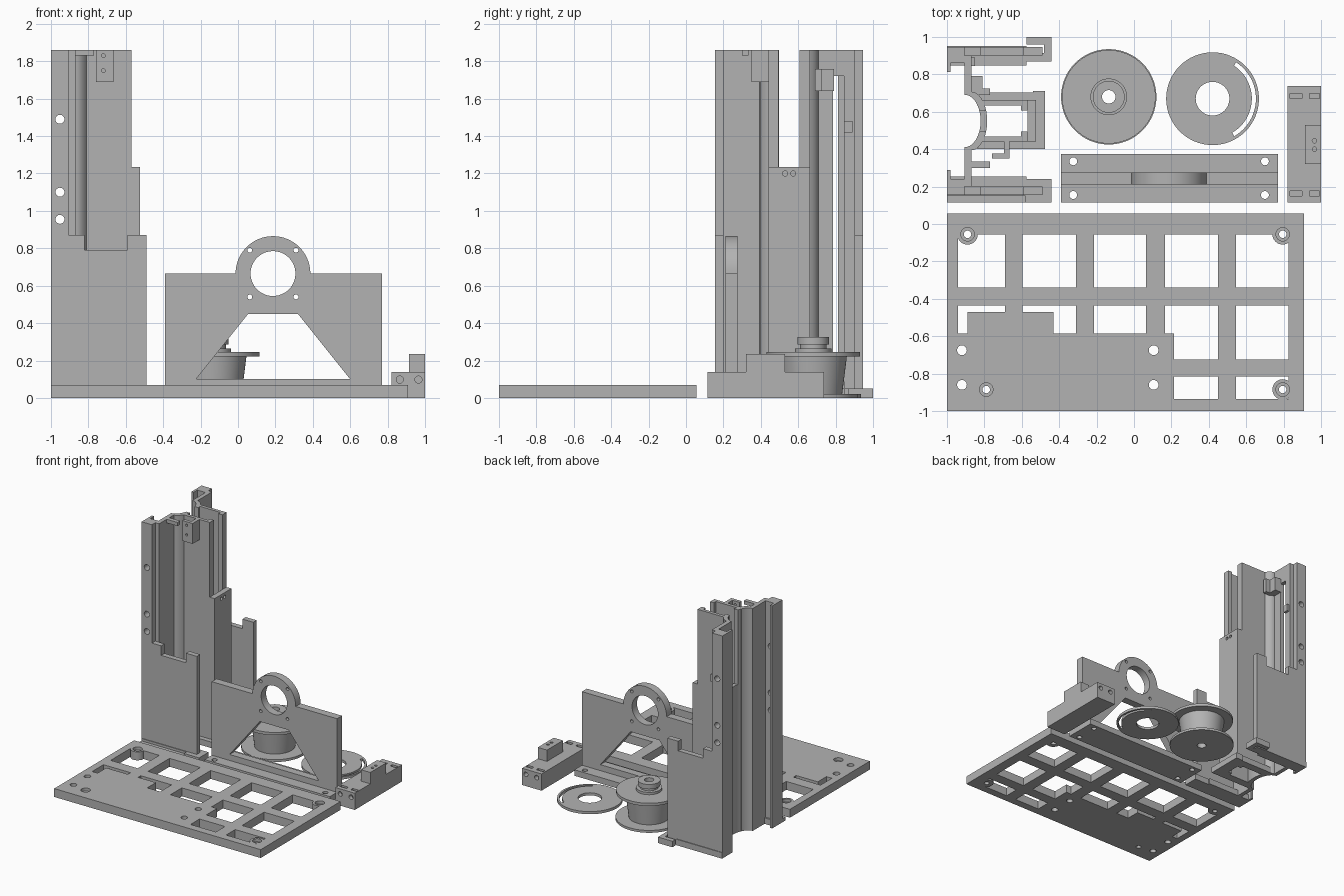
import bpy, bmesh, math
from mathutils import Matrix, Vector

if "Cube" in bpy.data.objects:
    bpy.data.objects.remove(bpy.data.objects["Cube"])

gray = bpy.data.materials.new("plain gray")
gray.diffuse_color = (0.45, 0.45, 0.45, 1)
gray.use_nodes = True
gray.node_tree.nodes["Principled BSDF"].inputs["Base Color"].default_value = gray.diffuse_color


def finish(name, bm):
    bmesh.ops.recalc_face_normals(bm, faces=bm.faces)
    me = bpy.data.meshes.new(name)
    bm.to_mesh(me)
    bm.free()
    ob = bpy.data.objects.new(name, me)
    bpy.context.collection.objects.link(ob)
    me.materials.append(gray)
    return ob


def add_box(bm, x0, x1, y0, y1, z0, z1):
    m = Matrix.Translation(((x0 + x1) / 2, (y0 + y1) / 2, (z0 + z1) / 2))
    m = m @ Matrix.Diagonal((x1 - x0, y1 - y0, z1 - z0, 1))
    bmesh.ops.create_cube(bm, size=1, matrix=m)


def add_cyl(bm, c, r, depth, axis="Z", n=32):
    rot = Vector((0, 0, 1)).rotation_difference(
        Vector({"X": (1, 0, 0), "Y": (0, 1, 0), "Z": (0, 0, 1)}[axis])).to_matrix().to_4x4()
    bmesh.ops.create_cone(bm, cap_ends=True, segments=n, radius1=r, radius2=r,
                          depth=depth, matrix=Matrix.Translation(c) @ rot)


def add_prism(bm, pts, axis, a, b):
    # extrude an outline along z (x, y points) or along y (x, z points)
    place = (lambda p, t: (p[0], p[1], t)) if axis == "Z" else (lambda p, t: (p[0], t, p[1]))
    f = bm.faces.new([bm.verts.new(place(p, a)) for p in pts])
    r = bmesh.ops.extrude_face_region(bm, geom=[f])
    d = Vector((0, 0, b - a)) if axis == "Z" else Vector((0, b - a, 0))
    bmesh.ops.translate(bm, vec=d, verts=[v for v in r["geom"] if isinstance(v, bmesh.types.BMVert)])


def boolean(ob, bm, op="DIFFERENCE"):
    tool = finish("helper", bm)
    tool.hide_render = True
    mod = ob.modifiers.new("bool", "BOOLEAN")
    mod.operation, mod.object, mod.solver = op, tool, "EXACT"
    mod.use_self = True
    me = bpy.data.meshes.new_from_object(ob.evaluated_get(bpy.context.evaluated_depsgraph_get()))
    ob.modifiers.clear()
    ob.data = me
    me.materials.clear()
    me.materials.append(gray)
    bpy.data.objects.remove(tool)


def smooth(ob):
    bpy.ops.object.select_all(action="DESELECT")
    ob.select_set(True)
    bpy.context.view_layer.objects.active = ob
    bpy.ops.object.shade_smooth_by_angle(angle=math.radians(30))


def boxes(name, specs):
    bm = bmesh.new()
    for s in specs:
        add_box(bm, *s)
    return finish(name, bm)


def lathe(name, pts, c):
    bm = bmesh.new()
    vs = [bm.verts.new((c[0] + r, c[1], z)) for r, z in pts]
    es = [bm.edges.new((vs[i], vs[(i + 1) % len(vs)])) for i in range(len(vs))]
    bmesh.ops.spin(bm, geom=vs + es, cent=(c[0], c[1], 0), axis=(0, 0, 1),
                   angle=2 * math.pi, steps=64, use_merge=True)
    bmesh.ops.remove_doubles(bm, verts=bm.verts, dist=1e-5)
    ob = finish(name, bm)
    smooth(ob)
    return ob


# base plate with window grid
base = boxes("base_plate", [(-1, .91, -1, .055, 0, .07)])
cols = [(-.94, -.69), (-.595, -.31), (-.215, .065), (.165, .45), (.545, .825)]
wins = [(a, b, -.34, -.055) for a, b in cols]
wins += [(-.94, -.89, -.585, -.435), (-.9, -.69, -.47, -.435), (-.595, -.42, -.47, -.435),
         (-.43, -.31, -.585, -.435), (-.215, .065, -.585, -.435), (.165, .23, -.585, -.435),
         (.215, .45, -.725, -.435), (.545, .825, -.725, -.435),
         (.215, .45, -.935, -.815), (.545, .825, -.935, -.815)]
bm = bmesh.new()
for w in wins:
    add_box(bm, *w, -.1, .2)
boolean(base, bm)
# screw bosses and bolt holes
bosses = [(-.89, -.055), (.795, -.055), (-.79, -.885), (.795, -.885)]
bm = bmesh.new()
for x, y in bosses:
    add_cyl(bm, (x, y, .035), .055, .07)
boolean(base, bm, "UNION")
bm = bmesh.new()
for x, y in bosses:
    add_cyl(bm, (x, y, 0), .02, .3)
    add_cyl(bm, (x, y, .07), .036, .05)
for x in (-.92, .105):
    for y in (-.675, -.86):
        add_cyl(bm, (x, y, 0), .026, .3)
boolean(base, bm)
smooth(base)

# upright motor bracket with round arch
arch = [(.187 + .2 * math.cos(t * math.pi / 32), .665 + .2 * math.sin(t * math.pi / 32)) for t in range(33)]
bm = bmesh.new()
add_prism(bm, [(-.39, 0), (.77, 0), (.77, .665)] + arch + [(-.39, .665)], "Y", .21, .275)
bracket = finish("motor_bracket", bm)
bm = bmesh.new()
add_prism(bm, [(-.225, .1), (.6, .1), (.32, .45), (.055, .45)], "Y", .1, .4)
add_cyl(bm, (.187, .24, .665), .12, .3, "Y", 48)
for x in (.063, .31):
    for z in (.54, .79):
        add_cyl(bm, (x, .24, z), .013, .3, "Y", 16)
boolean(bracket, bm)
smooth(bracket)
foot = boxes("bracket_foot", [(-.39, .77, .115, .375, 0, .05)])
bm = bmesh.new()
for x in (-.325, .70):
    for y in (.155, .335):
        add_cyl(bm, (x, y, 0), .021, .3)
boolean(foot, bm)
smooth(foot)

# spool with tapered hub and stepped collar
lathe("spool", [(.036, 0), (.255, 0), (.255, .02), (.155, .02), (.18, .222), (.25, .222), (.25, .245),
                (.098, .245), (.098, .265), (.07, .265), (.07, .285), (.085, .285), (.085, .325),
                (.036, .325)], (-.135, .68))

# slotted disc
disc = lathe("slotted_disc", [(.09, 0), (.248, 0), (.248, .022), (.09, .022)], (.42, .67))
angs = [math.radians(-60 + 117 * i / 24) for i in range(25)]
ring = [(.42 + .232 * math.cos(a), .67 + .232 * math.sin(a)) for a in angs]
ring += [(.42 + .21 * math.cos(a), .67 + .21 * math.sin(a)) for a in reversed(angs)]
bm = bmesh.new()
add_prism(bm, ring, "Z", -.1, .1)
boolean(disc, bm)
smooth(disc)

# clamp block
bm = bmesh.new()
add_prism(bm, [(.82, 0), (1, 0), (1, .14), (.82, .14)], "Y", .115, .738)
clamp = finish("clamp_block", bm)
bm = bmesh.new()
add_box(bm, .915, 1, .32, .53, .1, .235)
boolean(clamp, bm, "UNION")
bm = bmesh.new()
for x in (.865, .965):
    for y in (.115, .738):
        add_cyl(bm, (x, y, .098), .019, .2, "Y", 24)
for x0, x1 in ((.833, .897), (.938, .993)):
    for y0 in (.15, .67):
        add_box(bm, x0, x1, y0, y0 + .027, .06, .2)
for y in (.4, .445):
    add_cyl(bm, (.965, y, .235), .012, .16, "Z", 16)
boolean(clamp, bm)
smooth(clamp)

# tower side panels, mirrored front to back about the tower centre line
MID = .551
panel = [(-1, 0), (-.49, 0), (-.49, .87), (-.59, .87), (-.59, .79), (-.82, .79), (-.82, .87), (-1, .87)]
for side in ("front", "back"):
    fy = (lambda y: y) if side == "front" else (lambda y: 2 * MID - y)

    def span(a, b):
        return tuple(sorted((fy(a), fy(b))))

    bm = bmesh.new()
    add_prism(bm, panel, "Y", *span(.156, .2))
    finish(side + "_panel", bm)
    col = boxes(side + "_column", [(-1, -.905, *span(.155, .24), 0, 1.86)])
    bm = bmesh.new()
    for z in (.955, 1.1, 1.49):
        add_cyl(bm, (-.952, fy(.2), z), .024, .2, "Y", 24)
    boolean(col, bm)
    smooth(col)
    boxes(side + "_column_lip", [(-1, -.98, *span(.235, .29), 0, 1.86)])
    boxes(side + "_panel_foot", [(-1, -.575, *span(.15, .255), 0, .05)])
    # shaft side wall with return flange
    boxes(side + "_shaft_wall", [(-.84, -.57, *span(.44, .468), 0, 1.86),
                                 (-.605, -.57, *span(.465, .495), 0, 1.86)])
    boxes(side + "_shaft_foot", [(-.84, -.475, *span(.4, .468), 0, .05)])
boxes("front_toe", [(-.58, -.44, .115, .24, 0, .05), (-1, -.57, .115, .16, 0, .03)])
boxes("back_toe", [(-.575, -.44, .96, 1, 0, .05), (-.48, -.44, .87, .96, 0, .05),
                   (-.575, -.48, .87, .915, 0, .05)])

# curved tower spine
arc = [(-.905 + .085 * math.cos(math.pi / 2 * t / 10), MID + .14 * math.sin(math.pi / 2 * t / 10))
       for t in range(-10, 11)]
outer = [(-.905, .2)] + arc + [(-.905, .902)]
inner = [(-.87, .2)] + [(x + .035, MID + (y - MID) * 1.12) for x, y in arc] + [(-.87, .902)]
bm = bmesh.new()
add_prism(bm, outer + inner[::-1], "Z", 0, 1.86)
spine = finish("tower_spine", bm)
bm = bmesh.new()
add_box(bm, -1, -.7, .496, .608, 1.235, 2)
add_box(bm, -1, -.7, .785, .845, .05, 1.72)
boolean(spine, bm)
smooth(spine)

# shaft front wall, lower than the side walls
wall = boxes("shaft_end_wall", [(-.57, -.525, .44, .662, 0, 1.235)])
bm = bmesh.new()
for y in (.53, .573):
    add_cyl(bm, (-.55, y, 1.2), .014, .2, "X", 16)
boolean(wall, bm)
boxes("shaft_end_foot", [(-.54, -.475, .4, .71, 0, .05)])

# cable hook and small guides
hook = boxes("cable_hook", [(-.76, -.665, .35, .378, 1.69, 1.86)])
bm = bmesh.new()
for z in (1.75, 1.83):
    add_cyl(bm, (-.72, .36, z), .01, .1, "Y", 16)
boolean(hook, bm)
boxes("hook_stem", [(-.695, -.665, .375, .445, 1.69, 1.86)])
boxes("upper_guide", [(-.875, -.77, .69, .725, 1.64, 1.76), (-.875, -.81, .725, .79, 1.64, 1.76)])
boxes("slot_guide", [(-.88, -.85, .845, .89, 1.42, 1.48)])
boxes("top_tab", [(-.875, -.77, .3, .335, 1.83, 1.86)])
